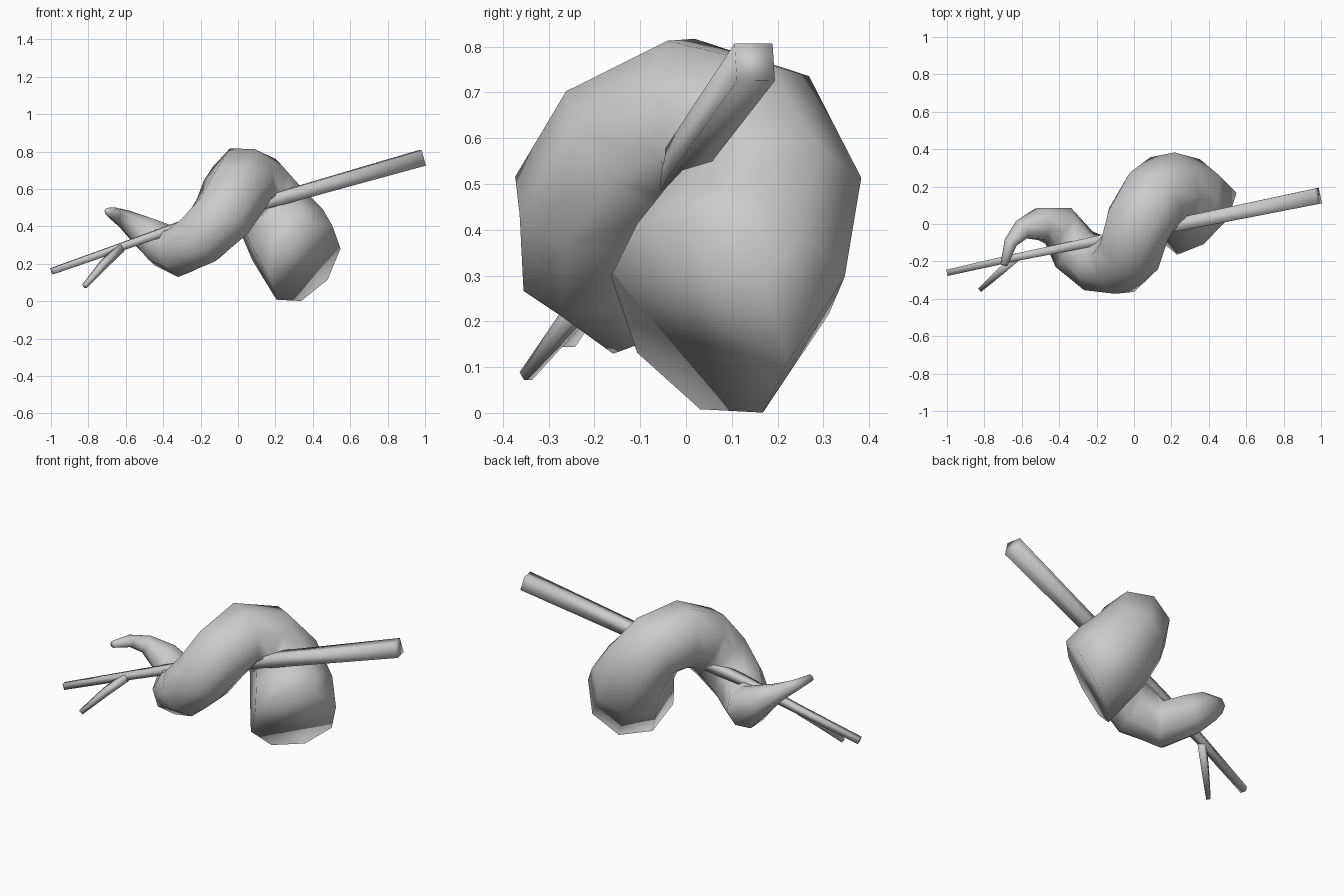
import bpy, bmesh, math
from mathutils import Vector

if "Cube" in bpy.data.objects:
    bpy.data.objects.remove(bpy.data.objects["Cube"])


def tube(name, path, sides, side_hint, start_dir=None, phase=0.0):
    """Capped tube through (x, y, z, radius) points, frame carried along the path."""
    pts = [Vector(p[:3]) for p in path]
    bm = bmesh.new()
    rings = []
    u = Vector(side_hint)
    for i, p in enumerate(pts):
        t = (pts[min(i + 1, len(pts) - 1)] - pts[max(i - 1, 0)]).normalized()
        if i == 0 and start_dir:
            t = Vector(start_dir).normalized()
        u = (u - t * u.dot(t)).normalized()
        v = t.cross(u)
        ring = []
        for k in range(sides):
            a = phase + 2 * math.pi * k / sides
            ring.append(bm.verts.new(p + (u * math.cos(a) + v * math.sin(a)) * path[i][3]))
        rings.append(ring)
    for a, b in zip(rings, rings[1:]):
        for k in range(sides):
            n = (k + 1) % sides
            bm.faces.new((a[k], a[n], b[n], b[k]))
    bm.faces.new(rings[0])
    bm.faces.new(rings[-1])
    bmesh.ops.recalc_face_normals(bm, faces=bm.faces)
    for f in bm.faces:
        f.smooth = True
    me = bpy.data.meshes.new(name)
    bm.to_mesh(me)
    bm.free()
    ob = bpy.data.objects.new(name, me)
    bpy.context.collection.objects.link(ob)
    return ob


# Tail coiled around the branch, from the thick cut end to the thin tip
tube("coiled_tail", [
    (0.355, 0.03, 0.206, 0.248),
    (0.265, 0.135, 0.355, 0.236),
    (0.18, 0.18, 0.485, 0.208),
    (0.105, 0.13, 0.60, 0.195),
    (0.025, 0.005, 0.64, 0.19),
    (-0.015, -0.135, 0.575, 0.183),
    (-0.085, -0.215, 0.45, 0.172),
    (-0.20, -0.215, 0.335, 0.156),
    (-0.32, -0.135, 0.265, 0.138),
    (-0.405, -0.01, 0.30, 0.118),
    (-0.50, 0.0, 0.37, 0.092),
    (-0.60, -0.03, 0.435, 0.055),
    (-0.66, -0.10, 0.465, 0.036),
    (-0.695, -0.22, 0.48, 0.02),
], 8, (0.79, 0.55, 0.30), start_dir=(-0.62, 0.62, 0.47))

# Main branch, thicker on the right
tube("branch", [
    (-0.995, -0.26, 0.16, 0.024),
    (-0.64, -0.18, 0.285, 0.028),
    (-0.30, -0.11, 0.405, 0.034),
    (0.10, -0.03, 0.515, 0.045),
    (0.25, 0.0, 0.557, 0.05),
    (0.985, 0.15, 0.766, 0.06),
], 4, (0, 0, 1), phase=math.pi / 4)

# Side twig
tube("side_twig", [
    (-0.63, -0.18, 0.285, 0.03),
    (-0.715, -0.255, 0.20, 0.027),
    (-0.82, -0.35, 0.08, 0.016),
], 4, (0, 0, 1), phase=math.pi / 4)
